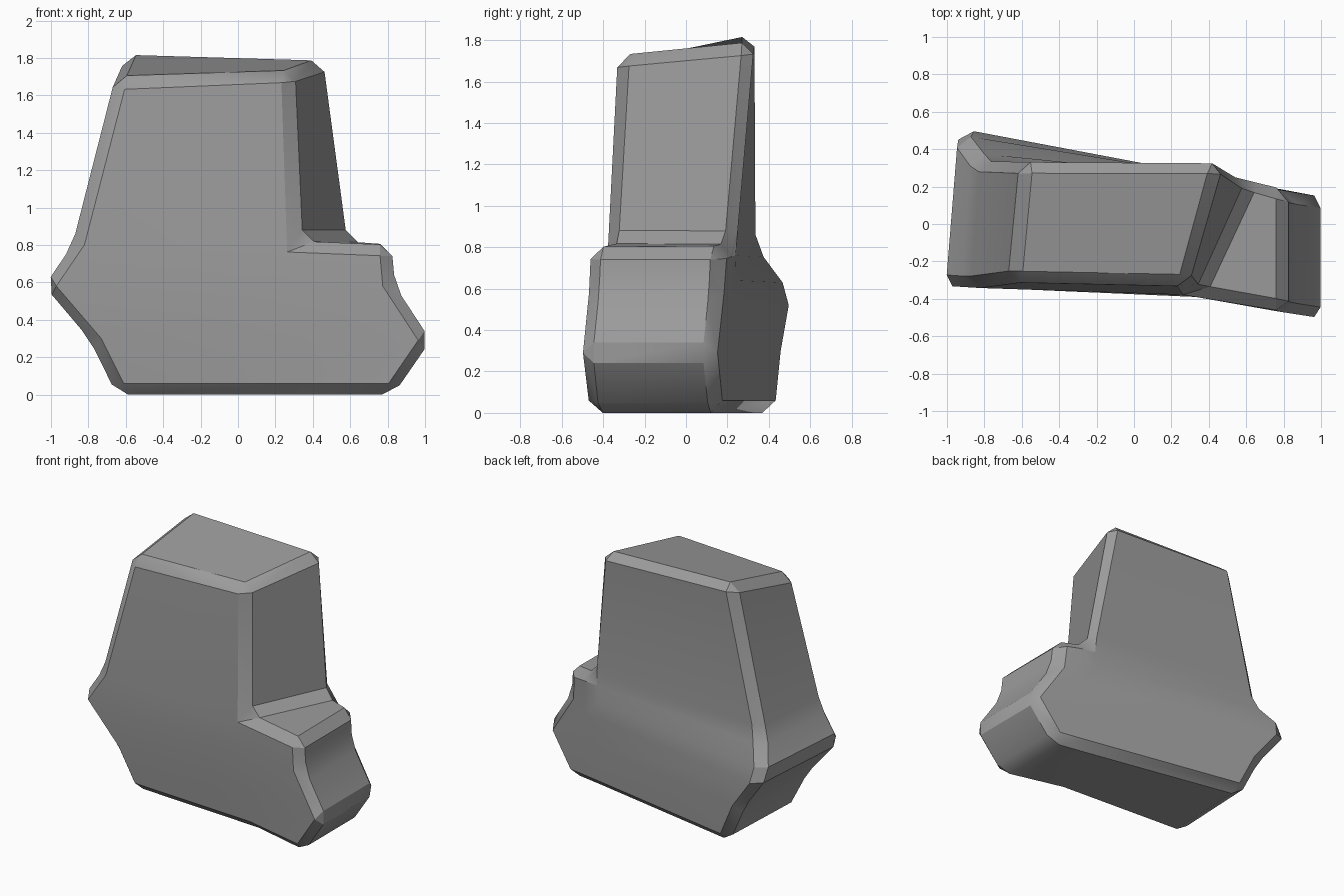
import bpy
from mathutils import Vector

cube = bpy.data.objects.get("Cube")
if cube:
    bpy.data.objects.remove(cube, do_unlink=True)

stone = bpy.data.materials.new("grey_stone")
stone.use_nodes = True
grey = (0.33, 0.33, 0.33, 1)
stone.diffuse_color = grey
stone.node_tree.nodes["Principled BSDF"].inputs["Base Color"].default_value = grey

# Outline columns, bottom to top: left end, shoulder of the step, right end
columns = {
    "left_front": [(-.65, -.30, 0), (-.80, -.32, .30), (-1.04, -.33, .58), (-.89, -.34, .80), (-.66, -.31, 1.69)],
    "left_back": [(-.62, .44, 0), (-.76, .47, .30), (-.97, .52, .58), (-.84, .34, .80), (-.60, .33, 1.83)],
    "mid_front": [(.35, -.36, 0), (.34, -.38, .29), (.33, -.39, .58), (.32, -.38, .82), (.29, -.33, 1.73)],
    "mid_back": [(.60, .21, 0), (.60, .22, .29), (.60, .22, .58), (.61, .24, .82), (.47, .33, 1.79)],
    "right_front": [(.83, -.48, 0), (1.03, -.51, .29), (.84, -.48, .58), (.82, -.47, .80)],
    "right_back": [(.83, .17, 0), (1.03, .14, .29), (.84, .17, .58), (.82, .18, .80)],
}
verts, index = [], {}
for name, points in columns.items():
    for level, point in enumerate(points):
        index[name, level] = len(verts)
        verts.append(Vector(point))

faces = []


def quad(*corners):
    faces.append([index[c] for c in corners])


def wall(a, b, start, stop):
    for k in range(start, stop):
        quad((a, k), (b, k), (b, k + 1), (a, k + 1))


# Front, back and end walls
wall("left_front", "mid_front", 0, 4)
wall("mid_front", "right_front", 0, 3)
wall("right_front", "right_back", 0, 3)
wall("right_back", "mid_back", 0, 3)
wall("mid_back", "left_back", 0, 4)
wall("left_back", "left_front", 0, 4)
wall("mid_front", "mid_back", 3, 4)


# Top of the tower, top of the step, underside
def cap(a, b, level, flip=False):
    loop = [(a + "_front", level), (b + "_front", level), (b + "_back", level), (a + "_back", level)]
    quad(*(reversed(loop) if flip else loop))


cap("left", "mid", 4)
cap("mid", "right", 3)
cap("left", "mid", 0, True)
cap("mid", "right", 0, True)

mesh = bpy.data.meshes.new("stepped_rock")
mesh.from_pydata(verts, [], faces)
mesh.materials.append(stone)
rock = bpy.data.objects.new("stepped_rock", mesh)
bpy.context.collection.objects.link(rock)

# Chamfer the distinct edges, leaving the gentle folds smooth
bevel = rock.modifiers.new("chamfer", "BEVEL")
bevel.width = 0.06
bevel.segments = 1
bevel.limit_method = "ANGLE"
bevel.angle_limit = 0.22

bpy.context.view_layer.objects.active = rock
rock.select_set(True)
bpy.ops.object.modifier_apply(modifier="chamfer")
bpy.ops.object.shade_smooth_by_angle(angle=0.52)
